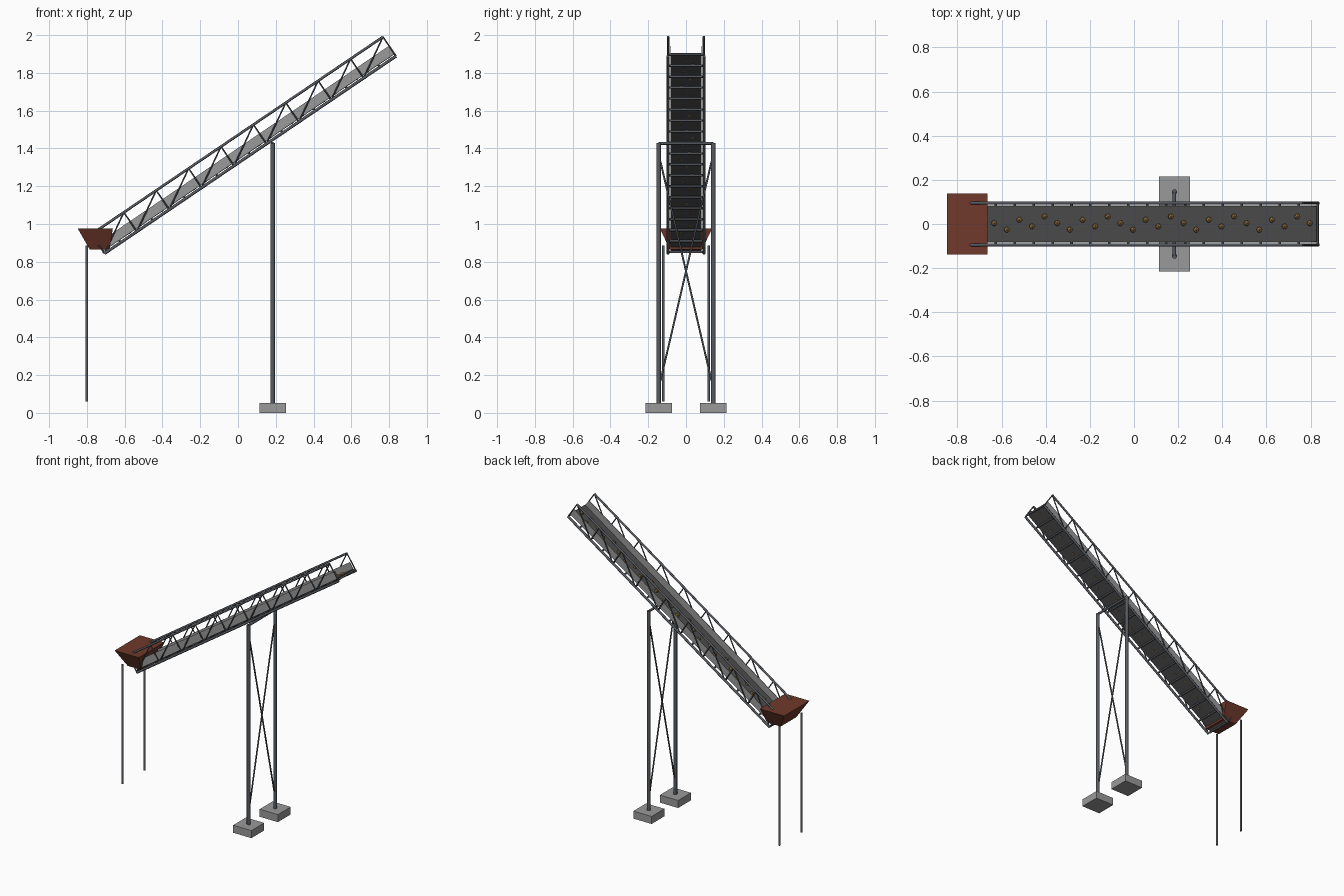
import bpy, bmesh, math
from mathutils import Vector, Matrix

if "Cube" in bpy.data.objects:
    bpy.data.objects.remove(bpy.data.objects["Cube"], do_unlink=True)


def material(name, rgb):
    m = bpy.data.materials.new(name)
    m.use_nodes = True
    m.diffuse_color = (*rgb, 1)
    m.node_tree.nodes["Principled BSDF"].inputs["Base Color"].default_value = (*rgb, 1)
    return m


STEEL = material("dark steel", (0.095, 0.105, 0.12))
BELT = material("belt rubber", (0.075, 0.075, 0.075))
GREY = material("pale grey", (0.32, 0.32, 0.32))
RUST = material("rust brown", (0.16, 0.042, 0.025))
ORE = material("golden ore", (0.34, 0.2, 0.06))

# Conveyor frame: s runs up the slope, t is square to it
ANGLE = math.radians(34.1)
LENGTH = 1.864
ORIGIN = Vector((-0.703, 0, 0.838))
SLOPE = Matrix.Translation(ORIGIN) @ Matrix.Rotation(-ANGLE, 4, 'Y')


def on_slope(s, y, t):
    return SLOPE @ Vector((s, y, t))


def finish(name, bm, mat, smooth=False):
    me = bpy.data.meshes.new(name)
    bm.normal_update()
    bm.to_mesh(me)
    bm.free()
    me.materials.append(mat)
    ob = bpy.data.objects.new(name, me)
    bpy.context.collection.objects.link(ob)
    if smooth:
        bpy.ops.object.select_all(action='DESELECT')
        bpy.context.view_layer.objects.active = ob
        ob.select_set(True)
        bpy.ops.object.shade_smooth_by_angle(angle=math.radians(50))
    return ob


def tubes(name, pairs, radius, mat=STEEL, sides=10):
    bm = bmesh.new()
    for a, b in pairs:
        a, b = Vector(a), Vector(b)
        d = b - a
        m = Matrix.Translation((a + b) / 2) @ d.to_track_quat('Z', 'Y').to_matrix().to_4x4()
        bmesh.ops.create_cone(bm, cap_ends=True, segments=sides, radius1=radius,
                              radius2=radius, depth=d.length, matrix=m)
    return finish(name, bm, mat, True)


def box(name, lo, hi, mat, frame=Matrix.Identity(4)):
    lo, hi = Vector(lo), Vector(hi)
    bm = bmesh.new()
    m = frame @ Matrix.Translation((lo + hi) / 2) @ Matrix.Diagonal((*(hi - lo), 1))
    bmesh.ops.create_cube(bm, size=1, matrix=m)
    return finish(name, bm, mat)


# Truss sides: chords, posts and diagonals
PANELS = 9
STEP = LENGTH / PANELS
LOW, HIGH, SIDE = 0.007, 0.13, 0.095
for side, y in (("left", SIDE), ("right", -SIDE)):
    tubes(side + "_lower_chord", [(on_slope(0, y, LOW), on_slope(LENGTH, y, LOW))], 0.008)
    tubes(side + "_upper_chord", [(on_slope(0, y, HIGH), on_slope(LENGTH, y, HIGH))], 0.007)
    tubes(side + "_truss_posts",
          [(on_slope(k * STEP, y, LOW), on_slope(k * STEP, y, HIGH)) for k in range(PANELS + 1)],
          0.004, sides=8)
    tubes(side + "_truss_diagonals",
          [(on_slope(k * STEP, y, LOW), on_slope((k + 1) * STEP, y, HIGH)) for k in range(PANELS)],
          0.004, sides=8)
    # Side skirts along the belt
    box(side + "_skirt", (0, y * 0.85 - 0.002, 0.024), (LENGTH, y * 0.85 + 0.002, 0.073),
        GREY, SLOPE)

# Belt and rollers
box("belt", (0, -0.08, 0.02), (LENGTH, 0.08, 0.026), BELT, SLOPE)
ROLLERS = 18
tubes("rollers", [(on_slope(k * LENGTH / ROLLERS, -0.09, 0.016),
                   on_slope(k * LENGTH / ROLLERS, 0.09, 0.016)) for k in range(ROLLERS + 1)], 0.006)

# Ore lumps scattered along the belt
bm = bmesh.new()
for i in range(27):
    y = -0.026 + 0.015 * ((4 + 3 * i) % 5)
    s = 0.035 + i * 0.0691
    bmesh.ops.create_icosphere(bm, subdivisions=1, radius=0.0145,
                               matrix=Matrix.Translation(on_slope(s, y, 0.03)))
finish("ore_lumps", bm, ORE)

# Hopper: a capped, tapering bin
bm = bmesh.new()
rings = []
for x0, x1, half, z in ((-0.785, -0.68, 0.085, 0.865), (-0.848, -0.663, 0.138, 0.975)):
    rings.append([bm.verts.new((x, y, z)) for x, y in
                  ((x0, -half), (x1, -half), (x1, half), (x0, half))])
bottom, top = rings
bm.faces.new(bottom[::-1])
bm.faces.new(top)
for i in range(4):
    j = (i + 1) % 4
    bm.faces.new((bottom[i], bottom[j], top[j], top[i]))
finish("hopper", bm, RUST)
tubes("hopper_legs", [((-0.8, y, 0.06), (-0.8, y, 0.885)) for y in (-0.12, 0.12)], 0.007)

# Support trestle with footings
TX, TY = 0.183, 0.145
tubes("trestle_legs", [((TX, y, 0.05), (TX, y, 1.43)) for y in (-TY, TY)], 0.012, sides=12)
tubes("trestle_crossbar", [((TX, -TY, 1.427), (TX, TY, 1.427))], 0.008)
tubes("trestle_braces", [((TX, -y, 0.17), (TX, y, 1.33)) for y in (-0.135, 0.135)], 0.005, sides=8)
for side, y in (("left", TY), ("right", -TY)):
    box(side + "_footing", (TX - 0.07, y - 0.07, 0), (TX + 0.07, y + 0.07, 0.052), GREY)
